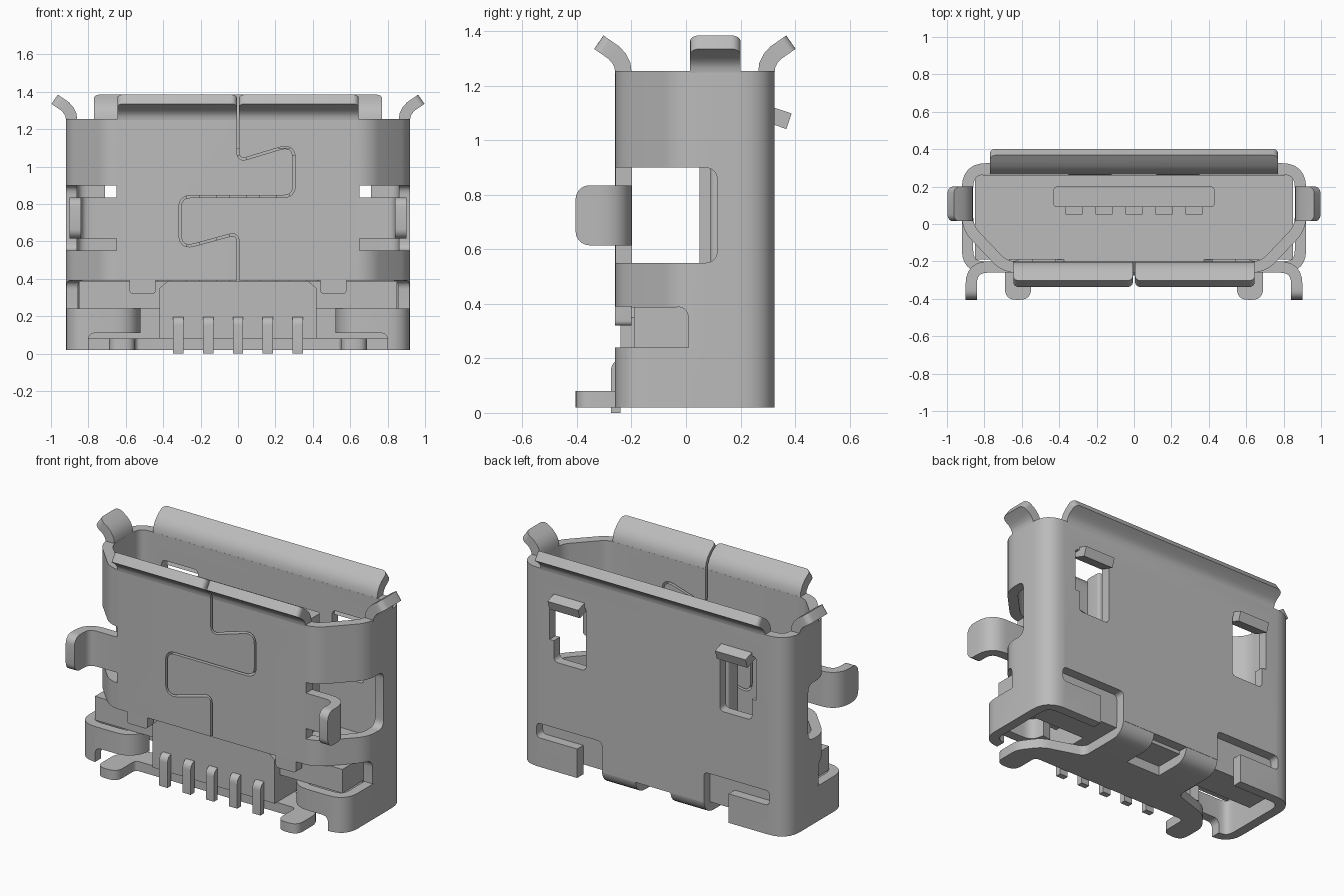
import bpy, bmesh, math
from mathutils import Vector

if "Cube" in bpy.data.objects:
    bpy.data.objects.remove(bpy.data.objects["Cube"], do_unlink=True)

metal = bpy.data.materials.new("light grey")
metal.use_nodes = True
GREY = (0.5, 0.5, 0.5, 1)
metal.diffuse_color = GREY
metal.node_tree.nodes["Principled BSDF"].inputs["Base Color"].default_value = GREY

T = 0.06  # sheet thickness

# Mappings from a 2D profile plus depth to space
XY = lambda u, v, w: (u, v, w)
YZ = lambda u, v, w: (w, u, v)
XZ = lambda u, v, w: (u, w, v)


def fillet(points, closed=False):
    """Round each (u, v, radius) corner."""
    out, n = [], len(points)
    for i, p in enumerate(points):
        c = Vector(p[:2])
        r = p[2] if len(p) > 2 else 0
        if r == 0 or (not closed and i in (0, n - 1)):
            out.append(c)
            continue
        a = c + (Vector(points[i - 1][:2]) - c).normalized() * r
        b = c + (Vector(points[(i + 1) % n][:2]) - c).normalized() * r
        for k in range(7):
            t = k / 6
            out.append(a * (1 - t) ** 2 + c * 2 * t * (1 - t) + b * t * t)
    return out


def finish(name, bm):
    bmesh.ops.recalc_face_normals(bm, faces=bm.faces)
    mesh = bpy.data.meshes.new(name)
    bm.to_mesh(mesh)
    bm.free()
    mesh.materials.append(metal)
    ob = bpy.data.objects.new(name, mesh)
    bpy.context.collection.objects.link(ob)
    return ob


def prism(name, points, w0, w1, place=XY):
    """Extrude a closed outline."""
    bm = bmesh.new()
    pts = fillet(points, True)
    lo, hi = [[bm.verts.new(place(p.x, p.y, w)) for p in pts] for w in (w0, w1)]
    bm.faces.new(lo)
    bm.faces.new(hi)
    for i in range(len(pts)):
        bm.faces.new((lo[i - 1], lo[i], hi[i], hi[i - 1]))
    return finish(name, bm)


def box(name, x0, x1, y0, y1, z0, z1):
    return prism(name, [(x0, y0), (x1, y0), (x1, y1), (x0, y1)], z0, z1)


def strip(name, points, w0, w1, place=XY, t=T, closed=False, tip=0):
    """Extrude a path thickened to sheet metal; tip rounds the far end."""
    bm = bmesh.new()
    pts = fillet(points, closed)
    n, rows = len(pts), []
    for i, p in enumerate(pts):
        before = pts[i - 1] if closed or i else None
        after = pts[(i + 1) % n] if closed or i < n - 1 else None
        d0 = (p - before).normalized() if before is not None else None
        d1 = (after - p).normalized() if after is not None else d0
        d0 = d0 or d1
        m = (d0 + d1).normalized()
        side = Vector((-m.y, m.x)) * (t / 2 / max(m.dot(d1), 0.3))
        rows.append([bm.verts.new(place(q.x, q.y, w))
                     for q, w in ((p + side, w0), (p - side, w0), (p - side, w1), (p + side, w1))])
    for i in range(n if closed else n - 1):
        a, b = rows[i], rows[(i + 1) % n]
        for k in range(4):
            bm.faces.new((a[k], a[k - 1], b[k - 1], b[k]))
    if not closed:
        bm.faces.new(rows[0])
        bm.faces.new(rows[-1])
    if tip:
        e = rows[-1]
        edges = [bm.edges.get((e[0], e[1])), bm.edges.get((e[2], e[3]))]
        bmesh.ops.bevel(bm, geom=edges, offset=tip, segments=5, profile=0.5, affect='EDGES')
    return finish(name, bm)


def combine(ob, tool, operation='DIFFERENCE'):
    mod = ob.modifiers.new("combine", 'BOOLEAN')
    mod.object, mod.operation, mod.solver = tool, operation, 'EXACT'
    bpy.context.view_layer.objects.active = ob
    bpy.ops.object.modifier_apply(modifier=mod.name)
    bpy.data.objects.remove(tool, do_unlink=True)


def mirrored(points):
    return points + [(-p[0],) + tuple(p[1:]) for p in reversed(points)]


# Shell: tapered upper sleeve and boxy lower collar with inward curled ends
shell = strip("shell", mirrored([(0.69, -0.23, 0.06), (0.89, -0.02, 0.06), (0.89, 0.295, 0.1)]),
              0.24, 1.255, closed=True)
combine(shell, prism("cut", [(-0.6, 0.1), (0.01, 0.1, 0.05), (0.01, 0.39, 0.05), (-0.6, 0.39)],
                     -1.1, 1.1, YZ))
collar = strip("collar", mirrored([(0.55, -0.12), (0.57, -0.23, 0.09), (0.89, -0.23, 0.09),
                                   (0.89, 0.295, 0.1)]), 0.02, 0.24)
combine(shell, collar, 'UNION')

# Openings in the shell
for s in (-1, 1):
    x0, x1 = sorted((0.65 * s, 1.1 * s))
    combine(shell, prism("cut", [(-0.6, 0.55), (0.115, 0.55, 0.05), (0.115, 0.9, 0.05), (-0.6, 0.9)],
                         x0, x1, YZ))
    combine(shell, prism("cut", [(0.46 * s, 0.7, 0.03), (0.68 * s, 0.7, 0.03), (0.68 * s, 0.83),
                                 (0.71 * s, 0.83), (0.71 * s, 1.1, 0.03), (0.46 * s, 1.1, 0.03)],
                         0.2, 0.5, XZ))
    combine(shell, prism("cut", [(0.35 * s, -0.1), (0.52 * s, -0.1), (0.52 * s, 0.2),
                                 (0.8 * s, 0.2, 0.03), (0.8 * s, 0.29, 0.03), (0.35 * s, 0.29, 0.03)],
                         0.2, 0.5, XZ))
    combine(shell, prism("cut", [(0.4 * s, -0.1), (0.8 * s, -0.1), (0.8 * s, 0.11, 0.04), (0.4 * s, 0.11)],
                         -0.5, -0.05, XZ))
combine(shell, box("cut", -0.36, 0.36, 0.2, 0.5, -0.1, 0.13))

# Interlocking seam in the front wall
combine(shell, strip("cut", [(0, 1.3), (0, 1.03, 0.05), (0.3, 1.12, 0.08), (0.3, 0.84, 0.06),
                             (-0.31, 0.84, 0.06), (-0.31, 0.56, 0.08), (0, 0.645, 0.05), (0, 0.3)],
                     -0.4, -0.1, XZ, t=0.012))

# Flared lips around the mouth
FLARE = [(0, 1.25), (0.003, 1.275), (0.015, 1.3), (0.035, 1.322), (0.09, 1.36)]


def lip(name, wall, direction, w0, w1, place, tip):
    strip(name, [(wall + direction * d, z) for d, z in FLARE], w0, w1, place, tip=tip)


lip("back_lip", 0.295, 1, -0.77, 0.77, YZ, 0.03)
for s, side in ((1, "left"), (-1, "right")):
    a, b = sorted((0.006 * s, 0.645 * s))
    lip(side + "_front_lip", -0.23, -1, a, b, YZ, 0.03)
    lip(side + "_side_lip", 0.89 * s, s, 0.015, 0.2, XZ, 0.035)

    # Mounting wing bent forward out of the side opening
    strip(side + "_wing", [(0.63 * s, -0.23), (0.87 * s, -0.23, 0.09), (0.87 * s, -0.405)],
          0.615, 0.835, tip=0.05)
    # Latch hook above the back window
    a, b = sorted((0.47 * s, 0.68 * s))
    strip(side + "_latch_hook", [(0.28, 1.103), (0.378, 1.07)], a, b, YZ)
    # Small front tab holding the housing
    a, b = sorted((0.44 * s, 0.58 * s))
    prism(side + "_front_tab", [(a, 0.39), (b, 0.39), (b, 0.32, 0.02), (a, 0.32, 0.02)],
          -0.26, -0.2, XZ)
    # Strap folding from the back wall under the base
    a, b = sorted((0.12 * s, 0.35 * s))
    strip(side + "_base_strap", [(0.295, 0.13), (0.295, 0.05, 0.07), (-0.02, 0.05)], a, b, YZ)

# Back wall between the straps
box("back_bridge", -0.35, 0.35, 0.265, 0.325, 0.1, 0.131)

# Base plate with two forward feet
prism("base_plate", mirrored([(0.35, 0.08), (0.35, -0.02, 0.04), (0.6, -0.1, 0.05), (0.69, -0.22, 0.04),
                              (0.69, -0.405, 0.06), (0.55, -0.405, 0.06), (0.55, -0.22, 0.03)]),
      0.02, 0.08)

# Insulating housing
box("housing_floor", -0.85, 0.85, -0.19, 0.262, 0.24, 0.388)
box("housing_rear", -0.82, 0.82, 0.05, 0.262, 0.08, 0.24)
prism("housing_front", mirrored([(0.42, 0.08), (0.42, 0.35), (0.375, 0.388)]), -0.24, 0.06, XZ)
prism("tongue", mirrored([(0.43, 0.09, 0.02), (0.43, 0.2, 0.02)]), 0.38, 1.1)

# Contacts on the tongue and solder pins at the front
for i in range(5):
    x = (i - 2) * 0.16
    box("contact_%d" % (i + 1), x - 0.045, x + 0.045, 0.05, 0.1, 0.38, 1.06)
    strip("pin_%d" % (i + 1), [(-0.2, 0.18), (-0.258, 0.18, 0.03), (-0.258, 0.0)],
          x - 0.028, x + 0.028, YZ, t=0.036)

# Smooth bends, crisp sheet edges
for ob in bpy.data.objects:
    if ob.type == 'MESH' and ob.data.materials and ob.data.materials[0] == metal:
        bpy.ops.object.select_all(action='DESELECT')
        ob.select_set(True)
        bpy.context.view_layer.objects.active = ob
        bpy.ops.object.shade_smooth_by_angle(angle=math.radians(30))
